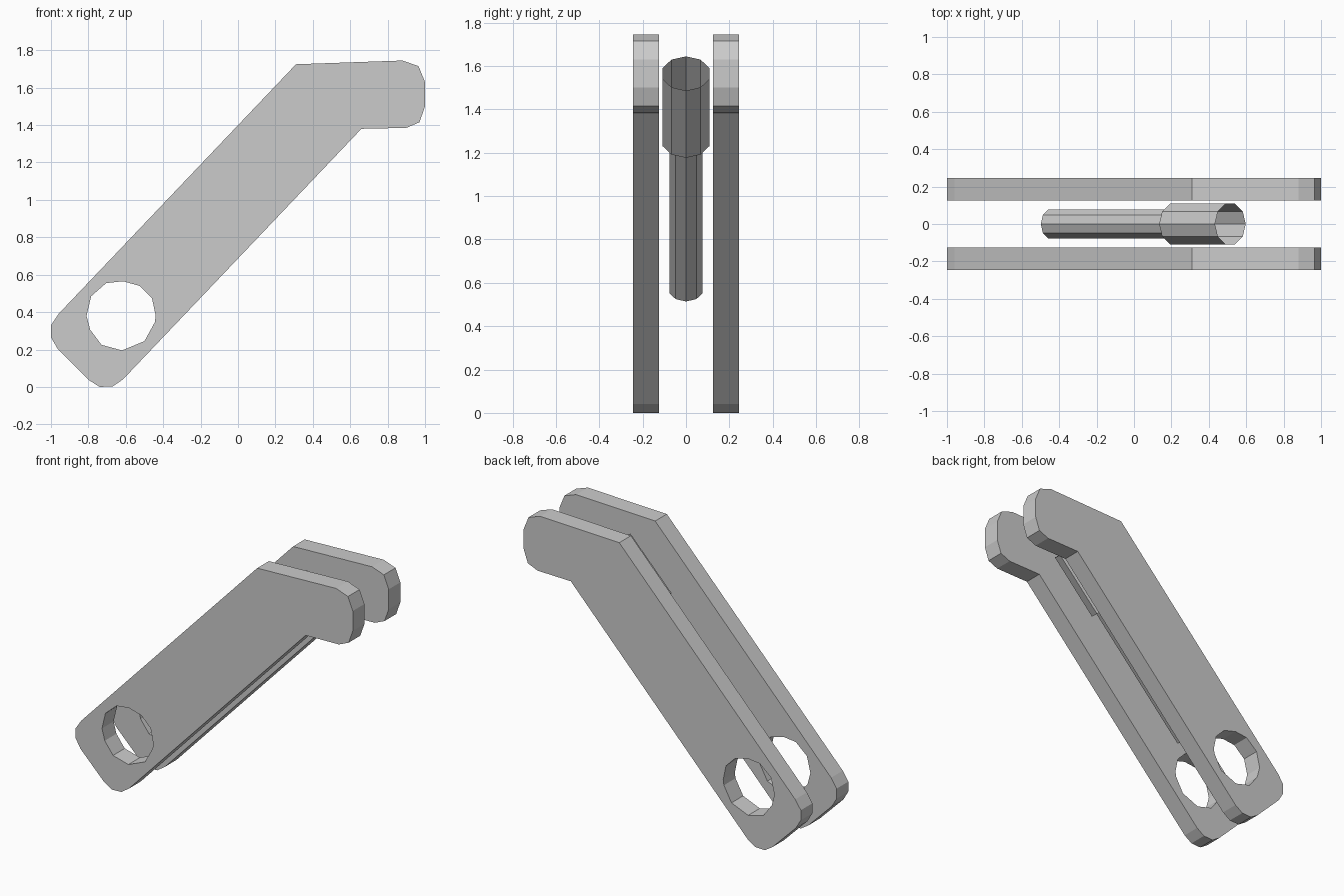
import bpy, bmesh
from math import cos, sin, pi
from mathutils import Vector

if "Cube" in bpy.data.objects:
    bpy.data.objects.remove(bpy.data.objects["Cube"])


def finish(bm, name):
    mesh = bpy.data.meshes.new(name)
    bm.to_mesh(mesh)
    bm.free()
    obj = bpy.data.objects.new(name, mesh)
    bpy.context.collection.objects.link(obj)
    return obj


# Bent side plates with a bored lower end, mirrored across y = 0
outline = [(-1, .33), (-.96, .39), (.31, 1.725), (.88, 1.745), (.965, 1.715),
           (1, 1.63), (1, 1.5), (.97, 1.415), (.9, 1.385), (.66, 1.38),
           (-.615, .04), (-.67, .003), (-.74, 0), (-.795, .035),
           (-.965, .205), (-1, .265)]
hole = [(-.44, .38), (-.46, .475), (-.525, .54), (-.615, .565), (-.705, .555),
        (-.785, .485), (-.81, .38), (-.79, .305), (-.73, .225), (-.62, .195),
        (-.5, .245), (-.445, .345)]
INNER, OUTER = .125, .245

bm = bmesh.new()
edges = []
for loop in (outline, hole):
    vs = [bm.verts.new((x, -OUTER, z)) for x, z in loop]
    edges += [bm.edges.new((a, b)) for a, b in zip(vs, vs[1:] + vs[:1])]
bmesh.ops.triangle_fill(bm, use_beauty=True, edges=edges)
ext = bmesh.ops.extrude_face_region(bm, geom=bm.faces[:], use_keep_orig=True)
bmesh.ops.translate(bm, vec=(0, OUTER - INNER, 0),
                    verts=[g for g in ext["geom"] if isinstance(g, bmesh.types.BMVert)])
bmesh.ops.recalc_face_normals(bm, faces=bm.faces[:])
plates = finish(bm, "side_plates")
mirror = plates.modifiers.new("mirror", 'MIRROR')
mirror.use_axis = (False, True, False)
mirror.use_mirror_merge = False

# Damper between the plates: thin rod stepping up to an open-topped sleeve
SIDES = 10
bottom, step, top = Vector((-.44, 0, .57)), Vector((.217, 0, 1.255)), Vector((.515, 0, 1.565))
axis = (top - bottom).normalized()
side = Vector((0, 1, 0))
across = side.cross(axis)

bm = bmesh.new()
rings = []
for centre, r in ((bottom, .081), (step, .081), (step, .114), (top, .114)):
    rings.append([bm.verts.new(centre + r * (cos(2 * pi * i / SIDES) * across
                                             + sin(2 * pi * i / SIDES) * side))
                  for i in range(SIDES)])
for a, b in zip(rings, rings[1:]):
    for i in range(SIDES):
        j = (i + 1) % SIDES
        bm.faces.new((a[i], a[j], b[j], b[i]))
bmesh.ops.recalc_face_normals(bm, faces=bm.faces[:])
finish(bm, "damper_rod_and_sleeve")
